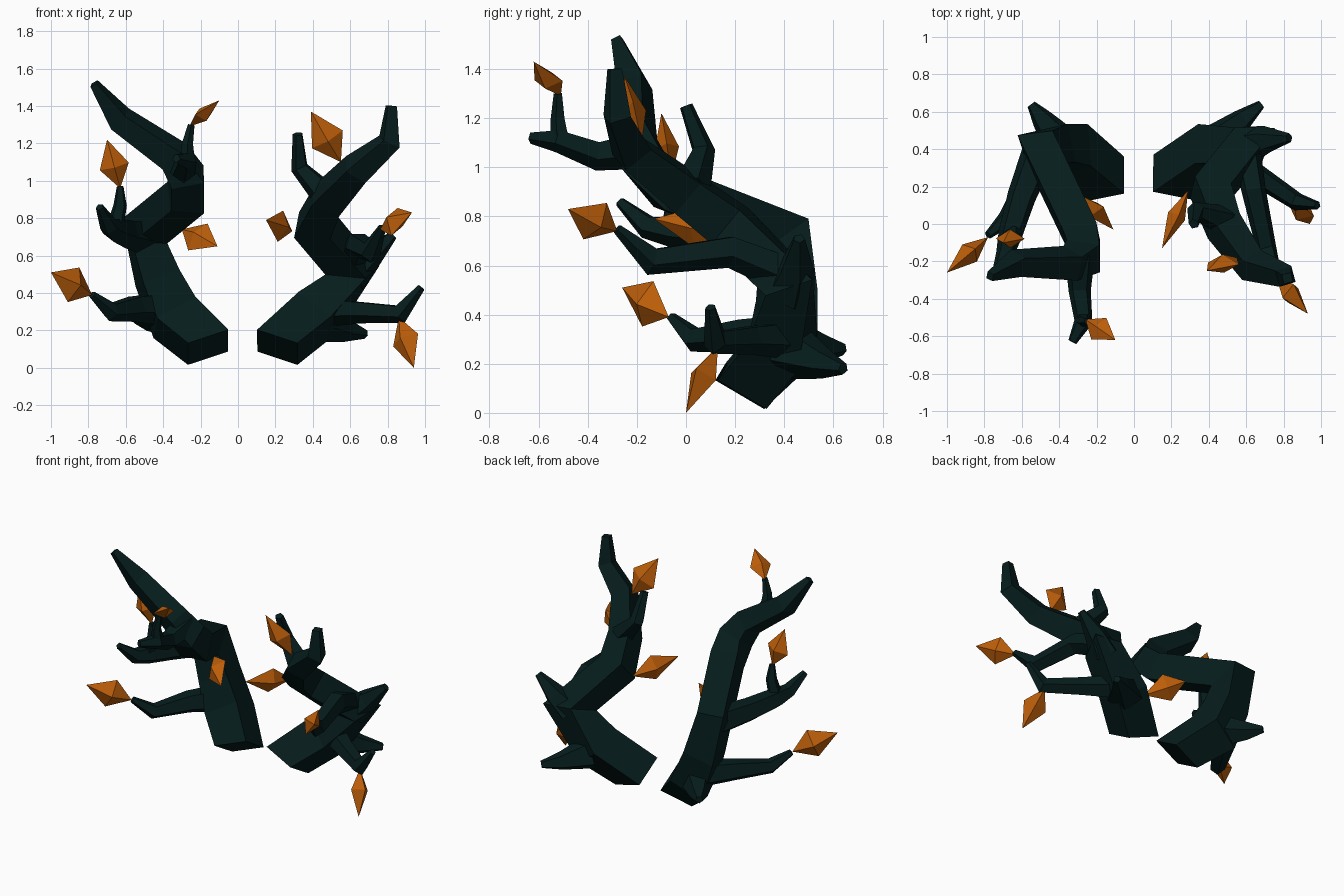
import bpy, bmesh, math
from mathutils import Vector

cube = bpy.data.objects.get("Cube")
if cube:
    bpy.data.objects.remove(cube)


def material(name, rgb):
    m = bpy.data.materials.new(name)
    m.use_nodes = True
    m.diffuse_color = (*rgb, 1)
    m.node_tree.nodes["Principled BSDF"].inputs["Base Color"].default_value = (*rgb, 1)
    return m


BARK = material("dark green bark", (0.002, 0.012, 0.012))
LEAF = material("autumn orange", (0.51, 0.113, 0.003))


def finish(name, bm, mat):
    bmesh.ops.recalc_face_normals(bm, faces=bm.faces[:])
    me = bpy.data.meshes.new(name)
    bm.to_mesh(me)
    bm.free()
    me.materials.append(mat)
    ob = bpy.data.objects.new(name, me)
    bpy.context.scene.collection.objects.link(ob)
    return ob


def limb(name, path, sides=5, start=None, edge=None):
    """Faceted tapered tube; path holds (x, y, z, width), with mitred bends."""
    pts = [Vector(p[:3]) for p in path]
    widths = [p[3] for p in path]
    dirs = [(b - a).normalized() for a, b in zip(pts, pts[1:])]
    side = Vector(edge) if edge else Vector((0, 0, 1))
    bm = bmesh.new()
    rings = []
    for i, p in enumerate(pts):
        before, after = dirs[max(i - 1, 0)], dirs[min(i, len(dirs) - 1)]
        t = (before + after).normalized()
        if i == 0 and start:
            t = Vector(start).normalized()
        side = (side - t * side.dot(t)).normalized()
        other = t.cross(side)
        bend = after - before
        stretch = 0
        if bend.length > 0.01:
            bend.normalize()
            stretch = min(1 / max(before.dot(t), 0.5), 1.4) - 1
        r = widths[i] / 2 / math.cos(math.pi / sides)
        ring = []
        for k in range(sides):
            a = 2 * math.pi * (k + 0.5) / sides
            v = side * math.cos(a) * r + other * math.sin(a) * r
            v += bend * v.dot(bend) * stretch
            ring.append(bm.verts.new(p + v))
        rings.append(ring)
    for a, b in zip(rings, rings[1:]):
        for k in range(sides):
            n = (k + 1) % sides
            bm.faces.new((a[k], a[n], b[n], b[k]))
    bm.faces.new(rings[0])
    bm.faces.new(rings[-1])
    return finish(name, bm, BARK)


def leaf(name, base, tip, wide, width, thick):
    """Four-sided pointed bud, widest a little below its middle."""
    base, tip, wide = Vector(base), Vector(tip), Vector(wide)
    axis = (tip - base).normalized()
    wide = (wide - axis * wide.dot(axis)).normalized()
    flat = axis.cross(wide)
    mid = base.lerp(tip, 0.45)
    bm = bmesh.new()
    b, t = bm.verts.new(base), bm.verts.new(tip)
    ring = [bm.verts.new(mid + o) for o in (wide * width / 2, flat * thick / 2,
                                            -wide * width / 2, -flat * thick / 2)]
    for k in range(4):
        n = (k + 1) % 4
        bm.faces.new((ring[k], ring[n], t))
        bm.faces.new((ring[n], ring[k], b))
    return finish(name, bm, LEAF)


# Right antler: main beam, then its tines
limb("right_beam", [(-.16, .24, .11, .23), (-.34, .39, .27, .24), (-.43, .41, .48, .21),
                    (-.5, .4, .73, .18), (-.28, -.06, .91, .18), (-.27, -.17, 1.02, .17),
                    (-.34, -.21, 1.13, .14), (-.63, -.21, 1.33, .11), (-.77, -.28, 1.52, .04)],
     4, start=(-.36, .47, .8), edge=(0, .2, -.12))
limb("right_rear_spur", [(-.38, .42, .28, .18), (-.49, .56, .26, .1), (-.55, .64, .26, .04)])
limb("right_low_tine", [(-.42, .4, .32, .15), (-.55, .24, .32, .12),
                        (-.68, .03, .3, .08), (-.78, -.06, .39, .035)])
limb("right_middle_tine", [(-.5, .4, .7, .16), (-.6, .15, .72, .13),
                           (-.66, -.05, .74, .11), (-.69, -.16, .76, .08),
                           (-.74, -.27, .86, .035)])
limb("right_middle_fork", [(-.66, -.06, .74, .08), (-.63, -.05, .87, .06), (-.63, -.06, .97, .03)])
limb("right_front_tine", [(-.29, -.16, 1.08, .14), (-.29, -.36, 1.05, .1),
                          (-.27, -.52, 1.11, .08), (-.33, -.63, 1.12, .04)])
limb("right_front_fork", [(-.27, -.51, 1.1, .07), (-.27, -.52, 1.2, .05), (-.25, -.52, 1.3, .03)])

# Left antler
limb("left_beam", [(.21, .25, .11, .23), (.42, .39, .29, .23), (.61, .42, .52, .18),
                   (.41, .18, .76, .18), (.48, -.01, .9, .16), (.63, -.22, 1.06, .13),
                   (.81, -.28, 1.21, .09), (.82, -.29, 1.4, .05)],
     4, start=(.36, .47, .8), edge=(0, .2, -.12))
limb("left_rear_spur", [(.44, .43, .25, .19), (.58, .56, .2, .1), (.68, .64, .18, .04)])
limb("left_upper_spur", [(.6, .42, .5, .17), (.7, .45, .59, .12), (.83, .46, .71, .04)])
limb("left_low_tine", [(.48, .4, .3, .13), (.66, .26, .3, .1),
                       (.87, .12, .29, .08), (.98, .1, .43, .035)])
limb("left_middle_tine", [(.6, .4, .57, .13), (.64, .18, .66, .11),
                          (.71, -.14, .62, .09), (.77, -.28, .75, .035)])
limb("left_top_tine", [(.48, .02, .91, .13), (.33, .07, 1.07, .075), (.32, 0, 1.25, .045)])

# Leaves, as base, tip, broad direction, width and thickness
LEAVES = {
    "right_front_leaf": ((-.26, -.51, 1.29), (-.1, -.62, 1.43), (.6, .8, 0), .14, .08),
    "right_middle_leaf": ((-.63, -.06, .96), (-.7, -.1, 1.22), (1, 0, .2), .16, .1),
    "right_low_leaf": ((-.78, -.07, .39), (-1, -.26, .51), (.09, .07, .18), .2, .12),
    "right_inner_leaf": ((-.3, .16, .74), (-.11, -.03, .65), (.07, .07, .16), .18, .1),
    "left_top_leaf": ((.55, -.18, 1.1), (.39, -.25, 1.37), (.17, 0, .05), .19, .1),
    "left_inner_leaf": ((.29, .18, .73), (.15, -.13, .79), (.02, 0, .17), .17, .1),
    "left_middle_leaf": ((.76, -.28, .74), (.93, -.48, .83), (.05, .07, .15), .18, .11),
    "left_low_leaf": ((.86, .13, .27), (.94, 0, 0), (.13, -.05, .09), .16, .12),
}
for name, args in LEAVES.items():
    leaf(name, *args)
